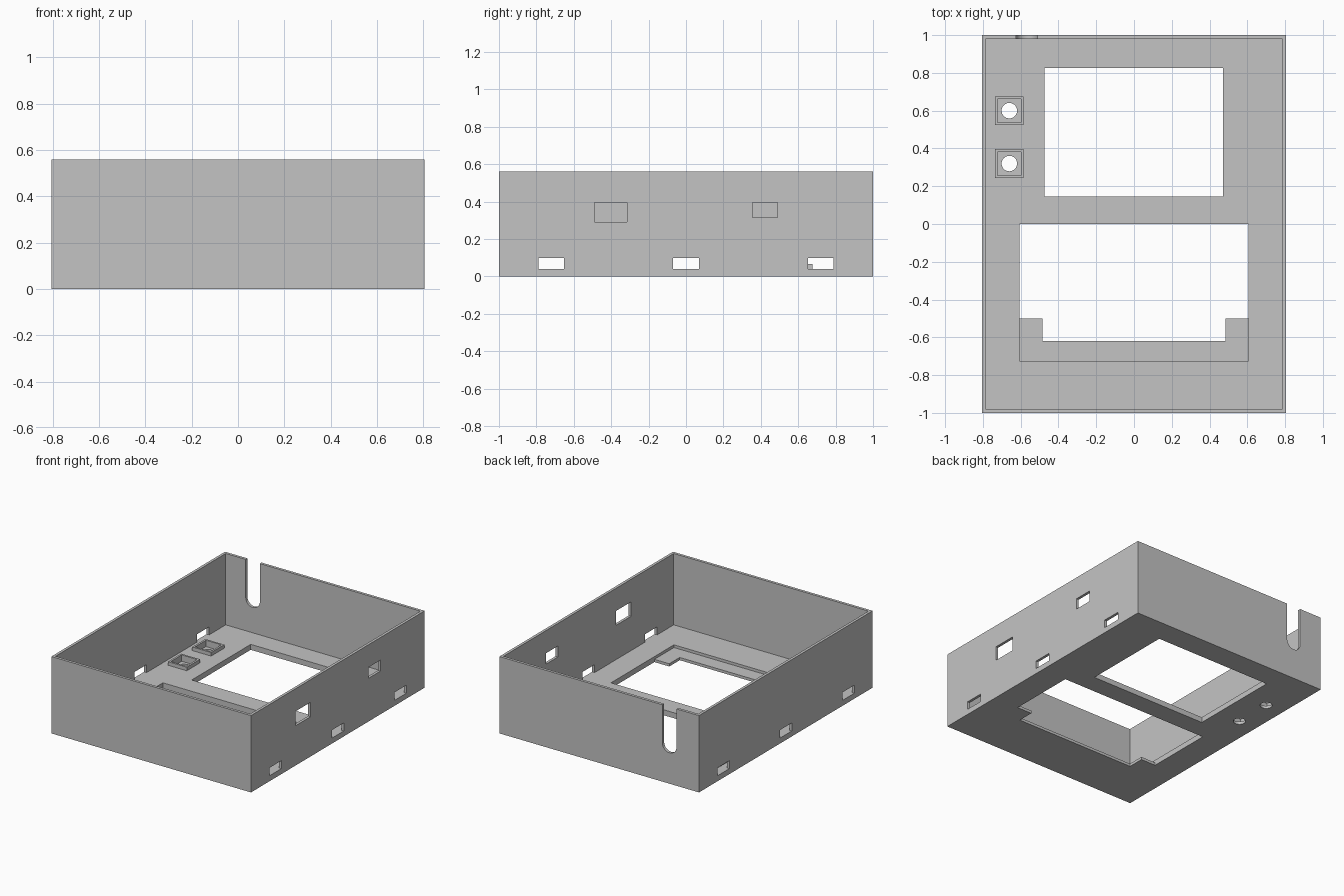
import bpy
import bmesh
from math import sin, cos, pi
from mathutils import Vector

if "Cube" in bpy.data.objects:
    bpy.data.objects.remove(bpy.data.objects["Cube"], do_unlink=True)

grey = bpy.data.materials.new("plain grey")
grey.use_nodes = True
COLOUR = (0.55, 0.55, 0.55, 1)
grey.diffuse_color = COLOUR
grey.node_tree.nodes["Principled BSDF"].inputs["Base Color"].default_value = COLOUR


def prism(name, outline, sweep):
    """Solid made by sweeping a flat outline along a vector."""
    bm = bmesh.new()
    face = bm.faces.new([bm.verts.new(p) for p in outline])
    ext = bmesh.ops.extrude_face_region(bm, geom=[face])
    moved = [g for g in ext["geom"] if isinstance(g, bmesh.types.BMVert)]
    bmesh.ops.translate(bm, verts=moved, vec=Vector(sweep))
    bmesh.ops.recalc_face_normals(bm, faces=bm.faces)
    mesh = bpy.data.meshes.new(name)
    bm.to_mesh(mesh)
    bm.free()
    mesh.materials.append(grey)
    ob = bpy.data.objects.new(name, mesh)
    bpy.context.collection.objects.link(ob)
    return ob


def box(name, x, y, z):
    outline = [(x[0], y[0], z[0]), (x[1], y[0], z[0]),
               (x[1], y[1], z[0]), (x[0], y[1], z[0])]
    return prism(name, outline, (0, 0, z[1] - z[0]))


def cut(target, cutter):
    """Subtract the cutter, then throw it away."""
    cutter.hide_render = True
    mod = target.modifiers.new("cut", "BOOLEAN")
    mod.operation = "DIFFERENCE"
    mod.solver = "EXACT"
    mod.object = cutter
    bpy.context.view_layer.objects.active = target
    bpy.ops.object.modifier_apply(modifier=mod.name)
    bpy.data.objects.remove(cutter, do_unlink=True)


W, L, H = 0.805, 1.0, 0.56      # half width, half length, height
WALL, FLOOR, LIP = 0.02, 0.04, 0.02

# Open tray
case = box("case_shell", (-W, W), (-L, L), (0, H))
cut(case, box("cavity", (WALL - W, W - WALL), (WALL - L, L - WALL), (FLOOR, 1)))

# Rear rectangular floor opening
cut(case, box("rear_opening", (-0.475, 0.47), (0.145, 0.825), (-0.1, 0.2)))

# Front recess with a thin lip, and the stepped opening through it
cut(case, box("recess", (-0.605, 0.605), (-0.725, 0), (LIP, 0.2)))
half = [(0.605, 0), (0.605, -0.5), (0.485, -0.5), (0.485, -0.62)]
stepped = half + [(-x, y) for x, y in reversed(half)]
cut(case, prism("stepped_opening", [(x, y, -0.1) for x, y in stepped], (0, 0, 0.3)))

# Low vent slots in both side walls
for side in (-1, 1):
    for y in (-0.72, 0, 0.72):
        xs = sorted((side * (W - 0.04), side * (W + 0.04)))
        cut(case, box("slot", xs, (y - 0.069, y + 0.069), (FLOOR, 0.098)))

# Two windows in the left wall
for ys, zs in (((-0.49, -0.315), (0.29, 0.395)), ((0.355, 0.49), (0.315, 0.395))):
    cut(case, box("window", (W - 0.1, W + 0.1), ys, zs))

# Round-bottomed cable notch in the back wall
NX, NR, NZ = -0.567, 0.057, 0.282
arc = [(NX + NR * cos(a), L - 0.1, NZ + NR * sin(a))
       for a in (pi + pi * i / 20 for i in range(21))]
notch = arc + [(NX + NR, L - 0.1, 1), (NX - NR, L - 0.1, 1)]
cut(case, prism("cable_notch", notch, (0, 0.2, 0)))

# Button sockets: square frame, pocket and round hole
BX, OUT, INN, R = -0.66, 0.076, 0.062, 0.041
for name, y in (("rear", 0.6), ("front", 0.32)):
    def square(label, r, z):
        return box(label, (BX - r, BX + r), (y - r, y + r), z)

    frame = square(name + "_button_frame", OUT, (FLOOR, 0.066))
    cut(frame, square("frame_hole", INN, (0, 0.2)))
    cut(case, square("pocket", INN, (LIP, 0.2)))
    ring = [(BX + R * cos(2 * pi * i / 32), y + R * sin(2 * pi * i / 32), -0.1)
            for i in range(32)]
    cut(case, prism("button_hole", ring, (0, 0, 0.3)))

# Crisp edges, smooth curves
for ob in [o for o in bpy.data.objects if o.type == "MESH" and grey.name in o.data.materials]:
    bpy.ops.object.select_all(action="DESELECT")
    ob.select_set(True)
    bpy.context.view_layer.objects.active = ob
    bpy.ops.object.shade_smooth_by_angle()
